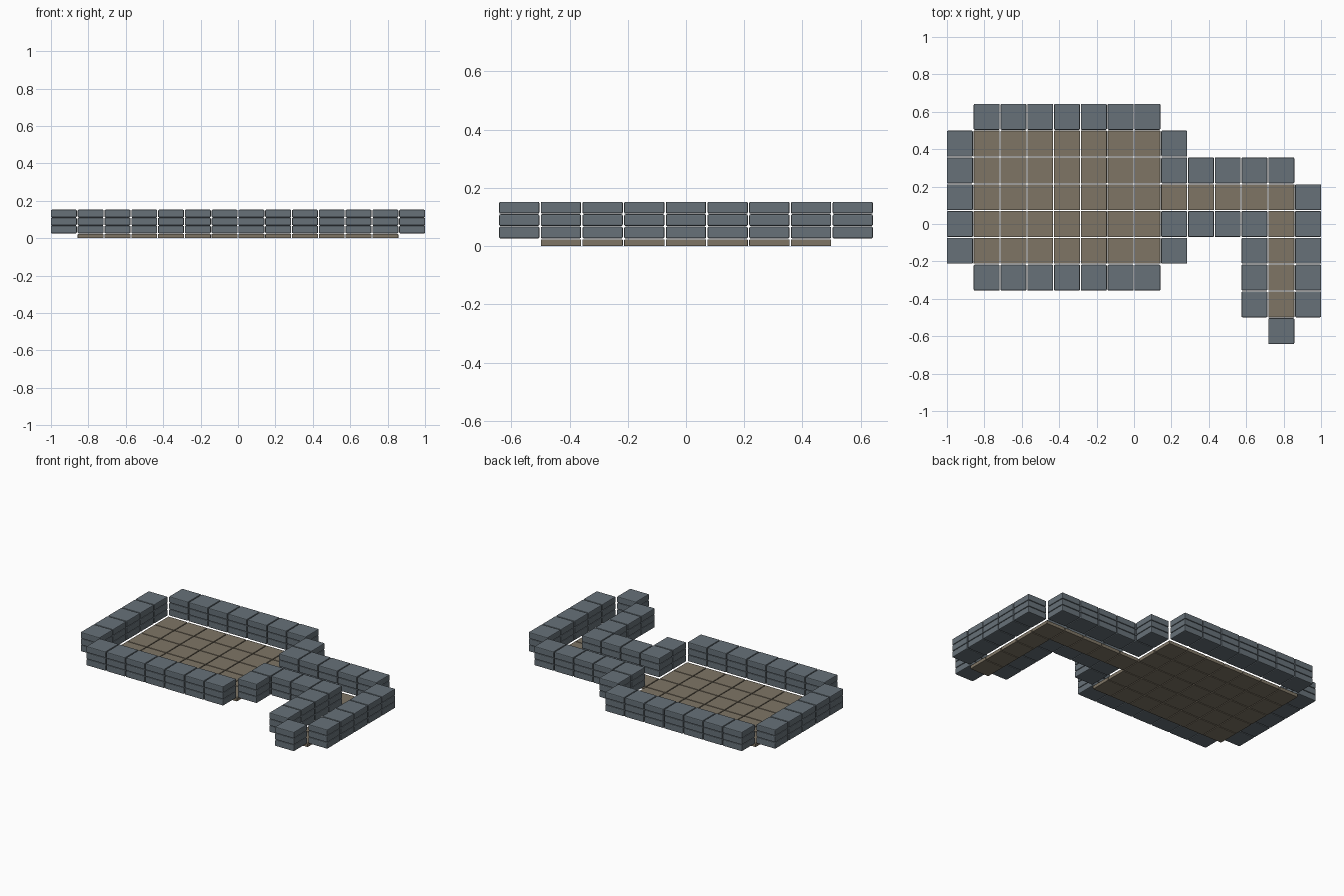
import bpy

cube = bpy.data.objects.get("Cube")
if cube:
    bpy.data.objects.remove(cube, do_unlink=True)

PITCH = 0.1432      # grid spacing
SIZE = 0.1385       # block width, leaving a narrow joint
FLOOR_H = 0.0225
WALL_BASE = 0.0262
LAYER = 0.0427
BLOCK_H = 0.0408

# Floor plan from back to front: W = stacked wall, F = floor tile
PLAN = [
    " WWWWWWW      ",
    "WFFFFFFFW     ",
    "WFFFFFFFWWWWW ",
    "WFFFFFFFFFFFFW",
    "WFFFFFFFWWWWFW",
    "WFFFFFFFW  WFW",
    " WWWWWWW   WFW",
    "           WFW",
    "            W ",
]


def material(name, rgb):
    mat = bpy.data.materials.new(name)
    mat.use_nodes = True
    mat.diffuse_color = (*rgb, 1)
    mat.node_tree.nodes["Principled BSDF"].inputs["Base Color"].default_value = (*rgb, 1)
    return mat


def block_mesh(name, height, bevel, mat):
    """One bevelled box mesh, shared by all blocks of its kind."""
    bpy.ops.mesh.primitive_cube_add(size=1)
    ob = bpy.context.object
    ob.scale = (SIZE, SIZE, height)
    bpy.ops.object.transform_apply(location=False, rotation=False, scale=True)
    mod = ob.modifiers.new("Bevel", "BEVEL")
    mod.width = bevel
    mod.segments = 2
    bpy.ops.object.modifier_apply(modifier=mod.name)
    mesh = ob.data
    mesh.name = name
    mesh.materials.append(mat)
    bpy.data.objects.remove(ob)
    return mesh


def place(name, mesh, x, y, z):
    ob = bpy.data.objects.new(name, mesh)
    ob.location = (x, y, z)
    bpy.context.collection.objects.link(ob)


stone = material("slate grey stone", (0.135, 0.165, 0.19))
earth = material("brown floor", (0.21, 0.178, 0.13))
wall_mesh = block_mesh("wall_block", BLOCK_H, 0.005, stone)
floor_mesh = block_mesh("floor_tile", FLOOR_H, 0.002, earth)

# Lay the plan: flat tiles inside, three stacked blocks around
rows, cols = len(PLAN), len(PLAN[0])
for r, line in enumerate(PLAN):
    for c, cell in enumerate(line):
        x = (c - (cols - 1) / 2) * PITCH
        y = ((rows - 1) / 2 - r) * PITCH
        if cell == "F":
            place(f"floor_tile_{r}_{c}", floor_mesh, x, y, FLOOR_H / 2)
        elif cell == "W":
            for k in range(3):
                place(f"wall_block_{r}_{c}_{k}", wall_mesh, x, y,
                      WALL_BASE + BLOCK_H / 2 + k * LAYER)
